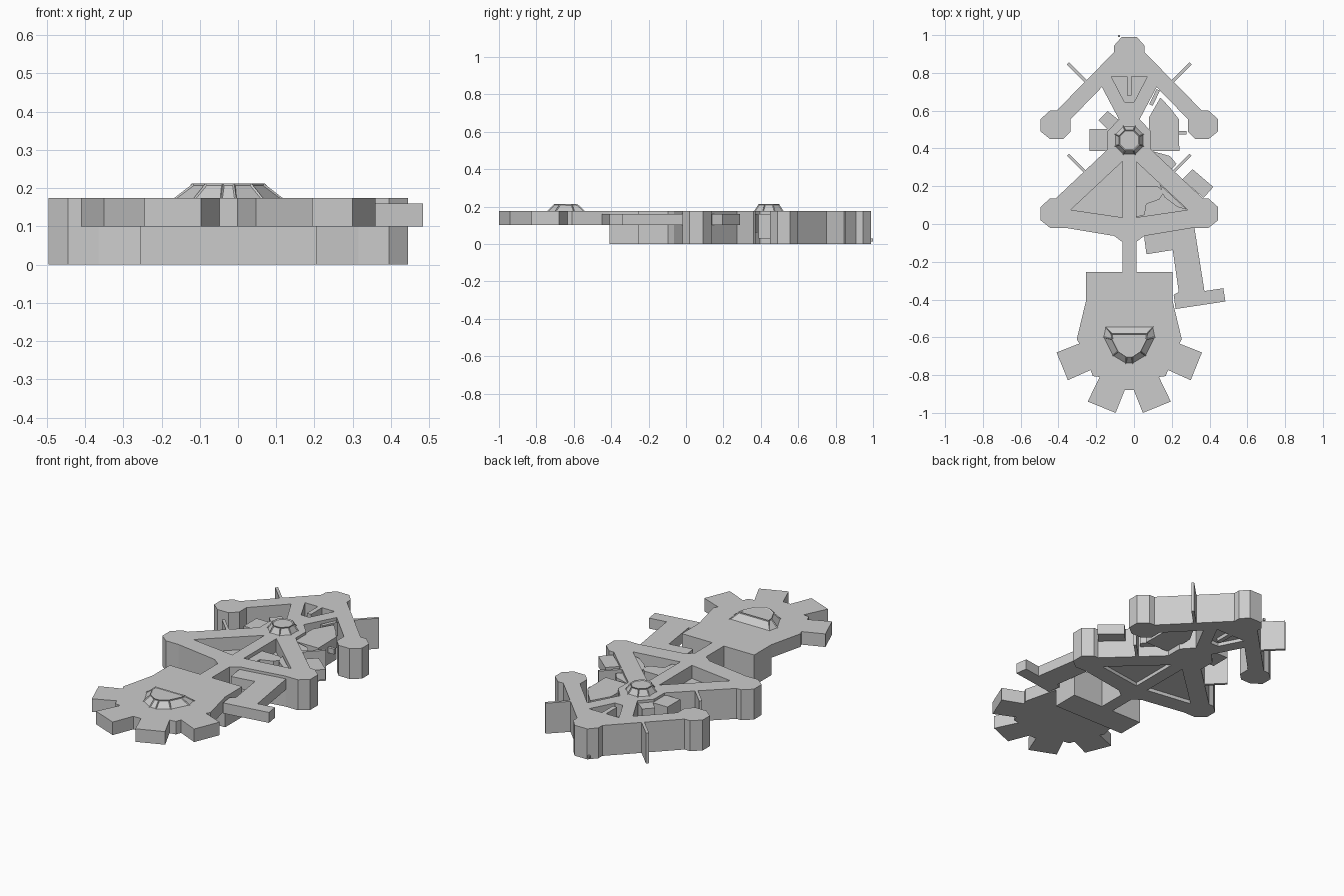
import bpy, bmesh, math
from mathutils import Vector

if "Cube" in bpy.data.objects:
    bpy.data.objects.remove(bpy.data.objects["Cube"])

AXIS = -0.025          # mirror axis of the symmetric hull
TOP = 0.175

grey = bpy.data.materials.new("hull_grey")
grey.diffuse_color = (0.6, 0.6, 0.6, 1)
grey.use_nodes = True
grey.node_tree.nodes["Principled BSDF"].inputs["Base Color"].default_value = grey.diffuse_color


def finish(name, bm):
    bmesh.ops.recalc_face_normals(bm, faces=bm.faces[:])
    me = bpy.data.meshes.new(name)
    bm.to_mesh(me)
    bm.free()
    me.materials.append(grey)
    ob = bpy.data.objects.new(name, me)
    bpy.context.collection.objects.link(ob)
    return ob


def mirrored(half):
    """Left half outline (distance from axis, y) -> closed symmetric outline."""
    return [(AXIS - u, y) for u, y in half] + [(AXIS + u, y) for u, y in reversed(half)]


def prism(name, pts, z0, z1):
    bm = bmesh.new()
    face = bm.faces.new([bm.verts.new((x, y, z0)) for x, y in pts])
    ext = bmesh.ops.extrude_face_region(bm, geom=[face])
    verts = [g for g in ext["geom"] if isinstance(g, bmesh.types.BMVert)]
    bmesh.ops.translate(bm, verts=verts, vec=(0, 0, z1 - z0))
    return finish(name, bm)


def box(x0, x1, y0, y1):
    return [(x0, y0), (x1, y0), (x1, y1), (x0, y1)]


def bar(a, b, width):
    """Thin rectangle outline running from a to b."""
    a, b = Vector(a), Vector(b)
    d = (b - a).normalized() * width / 2
    n = Vector((-d.y, d.x))
    return [tuple(p) for p in (a + n, b + n, b - n, a - n)]


def dome(name, base, top, z0, z1):
    """Faceted canopy with recessed panes between ribs."""
    bm = bmesh.new()
    lo = [bm.verts.new((x, y, z0)) for x, y in base]
    hi = [bm.verts.new((x, y, z1)) for x, y in top]
    n = len(lo)
    panes = [bm.faces.new((lo[i], lo[(i + 1) % n], hi[(i + 1) % n], hi[i])) for i in range(n)]
    panes.append(bm.faces.new(hi))
    bm.faces.new(lo)
    bmesh.ops.recalc_face_normals(bm, faces=bm.faces[:])
    bmesh.ops.inset_individual(bm, faces=panes, thickness=0.006, depth=-0.004)
    return finish(name, bm)


def cut(target, name, pts, z0, z1):
    c = prism(name, pts, z0, z1)
    c.hide_render = True
    c.display_type = 'WIRE'
    m = target.modifiers.new(name, 'BOOLEAN')
    m.operation = 'DIFFERENCE'
    m.solver = 'EXACT'
    m.object = c


# Main truss: rear arms with pads, hub, front triangle and neck
frame = prism("main_frame", mirrored([
    (0.04, 0.99), (0.08, 0.945), (0.08, 0.91),
    (0.385, 0.60), (0.42, 0.60), (0.47, 0.555), (0.47, 0.49), (0.42, 0.45),
    (0.35, 0.45), (0.31, 0.49), (0.31, 0.555), (0.145, 0.725), (0.055, 0.555),
    (0.115, 0.49), (0.115, 0.395),
    (0.39, 0.135), (0.42, 0.135), (0.47, 0.09), (0.47, 0.02), (0.42, -0.02),
    (0.34, -0.02), (0.08, -0.063), (0.037, -0.095), (0.037, -0.257)]), 0, TOP)

# Recessed panels in the truss, above and below
tri = [(0.037, 0.33), (0.037, 0.035), (0.31, 0.075)]
panels = {
    "left_panel": [(AXIS - u, y) for u, y in tri],
    "right_panel": [(AXIS + u, y) for u, y in tri],
    "rear_panel": mirrored([(0.013, 0.68), (0.013, 0.78), (0.095, 0.78), (0.025, 0.645)]),
}
for name, pts in panels.items():
    cut(frame, name + "_upper_cutter", pts, 0.10, 0.25)
    cut(frame, name + "_lower_cutter", pts, -0.1, 0.02)

# Front deck with four docking teeth, and the deep block under its rear
prism("toothed_deck", mirrored([
    (0.23, -0.255), (0.23, -0.41), (0.278, -0.61), (0.265, -0.633),
    (0.385, -0.68), (0.325, -0.827), (0.205, -0.773), (0.193, -0.805),
    (0.157, -0.81), (0.22, -0.94), (0.072, -1.0), (0.024, -0.88)]), 0.10, TOP)
prism("deck_block", box(AXIS - 0.23, AXIS + 0.23, -0.41, -0.255), 0, 0.10)

# Canopies
dome("front_canopy",
     mirrored([(0.13, -0.54), (0.141, -0.60), (0.09, -0.70), (0.02, -0.742)]),
     mirrored([(0.095, -0.58), (0.092, -0.61), (0.06, -0.675), (0.015, -0.705)]), TOP, 0.213)


def octagon(r):
    k = r / math.cos(math.pi / 8)
    return [(AXIS + k * math.cos((i + 0.5) * math.pi / 4),
             0.443 + k * math.sin((i + 0.5) * math.pi / 4)) for i in range(8)]


dome("hub_canopy", octagon(0.079), octagon(0.055), TOP, 0.213)

# Fins across the four arms
for side, s in (("left", -1), ("right", 1)):
    for part, y in (("rear", 0.85), ("front", 0.367)):
        prism(f"{part}_{side}_fin",
              bar((AXIS + s * 0.325, y), (AXIS + s * 0.22, y - 0.105), 0.016), 0, TOP)

# T-shaped docking arm
prism("docking_arm", [
    (0.05, -0.04), (0.066, -0.16), (0.205, -0.138), (0.237, -0.36), (0.21, -0.375),
    (0.22, -0.45), (0.484, -0.41), (0.473, -0.34), (0.373, -0.355), (0.32, -0.02)], 0.10, 0.16)

# Modules clustered around the hub
prism("hub_module", [(0.14, 0.67), (0.195, 0.61), (0.237, 0.555), (0.24, 0.387),
                     (0.08, 0.387), (0.08, 0.565)], 0.03, 0.16)
prism("hub_module_nub", box(0.235, 0.278, 0.475, 0.492), 0.10, 0.13)
prism("left_module", box(-0.235, -0.13, 0.387, 0.503), 0.06, 0.16)
prism("left_tilted_module", [(-0.188, 0.55), (-0.14, 0.598), (-0.08, 0.55), (-0.13, 0.49)], 0.06, 0.16)
prism("rear_strut", bar((0.09, 0.63), (0.128, 0.71), 0.02), 0.08, 0.16)
prism("side_module", [(0.10, 0.385), (0.19, 0.36), (0.225, 0.318), (0.185, 0.275)], 0.06, 0.16)
prism("tilted_module", [(0.31, 0.29), (0.42, 0.196), (0.368, 0.138), (0.256, 0.235)], 0.10, 0.16)

# Equipment inside the right panel
prism("panel_equipment", [(0.013, 0.20), (0.124, 0.20), (0.16, 0.17), (0.135, 0.13),
                          (0.066, 0.106), (0.056, 0.048), (0.013, 0.037)], 0.09, 0.155)
prism("panel_conduit", [(0.135, 0.21), (0.19, 0.16), (0.28, 0.076), (0.23, 0.09),
                        (0.16, 0.143)], 0.09, 0.155)

# Small lamp behind the rear pad
prism("rear_lamp", box(-0.085, -0.073, 0.99, 1.0), 0.014, 0.028)
